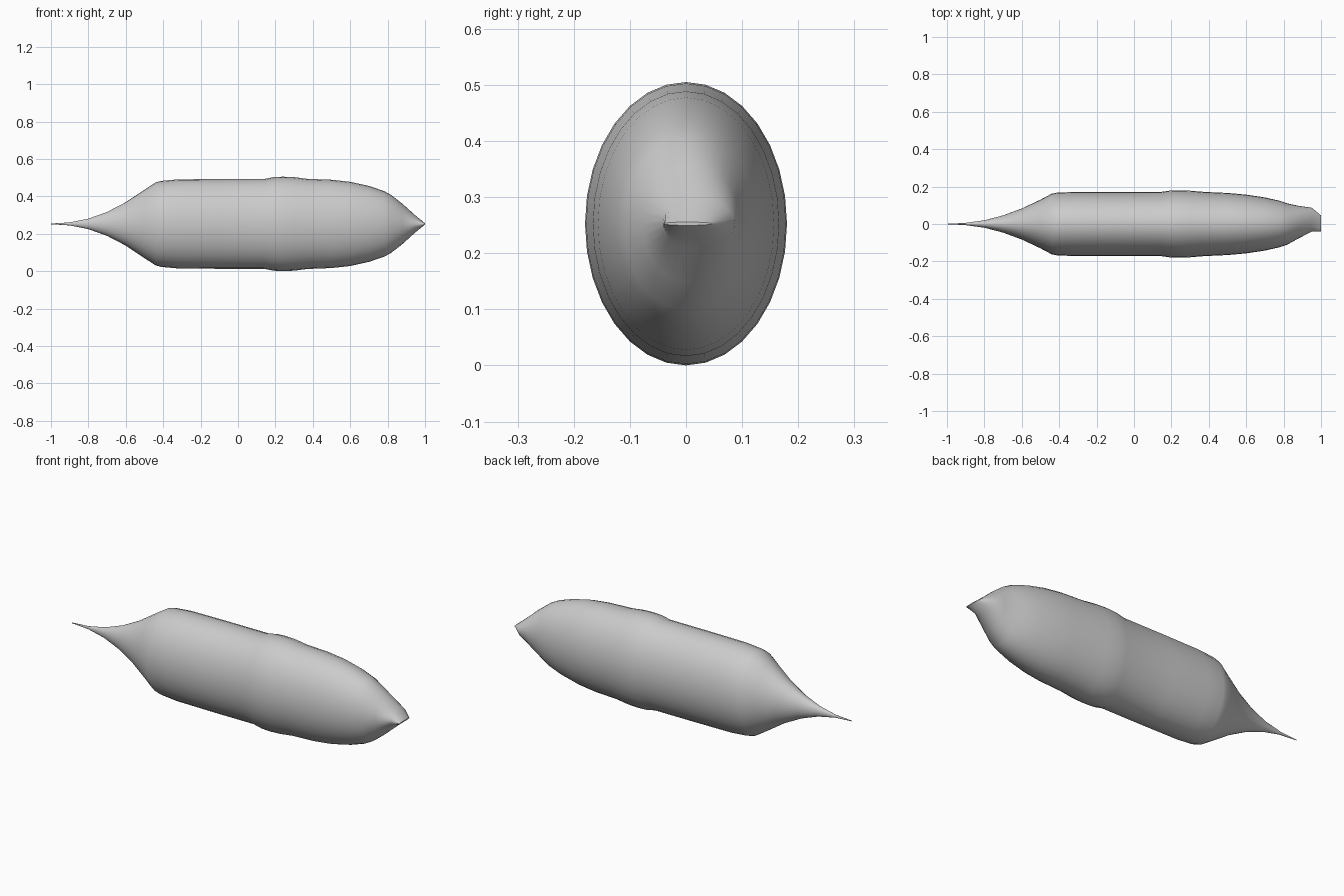
import bpy, bmesh
from math import sin, cos, pi

if "Cube" in bpy.data.objects:
    bpy.data.objects.remove(bpy.data.objects["Cube"])

SIDES = 32
MID_Z = 0.2525

# Hull stations: x, y centre, half width, half height
stations = [
    (-1.00, 0, .001, .002), (-0.90, 0, .006, .008), (-0.80, 0, .020, .028),
    (-0.70, 0, .046, .064), (-0.60, 0, .083, .116), (-0.50, 0, .130, .183),
    (-0.44, 0, .162, .222), (-0.41, 0, .168, .230), (-0.32, 0, .171, .238),
    (-0.10, 0, .171, .240), (0.14, 0, .171, .240), (0.19, 0, .178, .250),
    (0.24, 0, .180, .2525), (0.30, 0, .178, .250), (0.37, 0, .172, .241),
    (0.50, 0, .166, .236), (0.60, 0, .157, .225), (0.70, 0, .142, .203),
    (0.78, 0, .124, .176), (0.82, 0, .110, .154), (0.88, .010, .087, .107),
    (0.95, .023, .064, .044), (1.00, .003, .043, .003),
]

# Loft the elliptical sections into one closed hull
bm = bmesh.new()
rings = []
for x, cy, hw, hh in stations:
    rings.append([bm.verts.new((x, cy + hw * sin(2 * pi * i / SIDES),
                                MID_Z + hh * cos(2 * pi * i / SIDES)))
                  for i in range(SIDES)])
for a, b in zip(rings, rings[1:]):
    for i in range(SIDES):
        j = (i + 1) % SIDES
        bm.faces.new((a[i], a[j], b[j], b[i]))
bm.faces.new(rings[0])
bm.faces.new(rings[-1][::-1])
bmesh.ops.recalc_face_normals(bm, faces=bm.faces)

mesh = bpy.data.meshes.new("hull")
bm.to_mesh(mesh)
bm.free()
hull = bpy.data.objects.new("hull", mesh)
bpy.context.collection.objects.link(hull)

# Smooth shading with the blunt nose edge kept crisp
bpy.context.view_layer.objects.active = hull
hull.select_set(True)
bpy.ops.object.shade_smooth_by_angle(angle=0.7)
